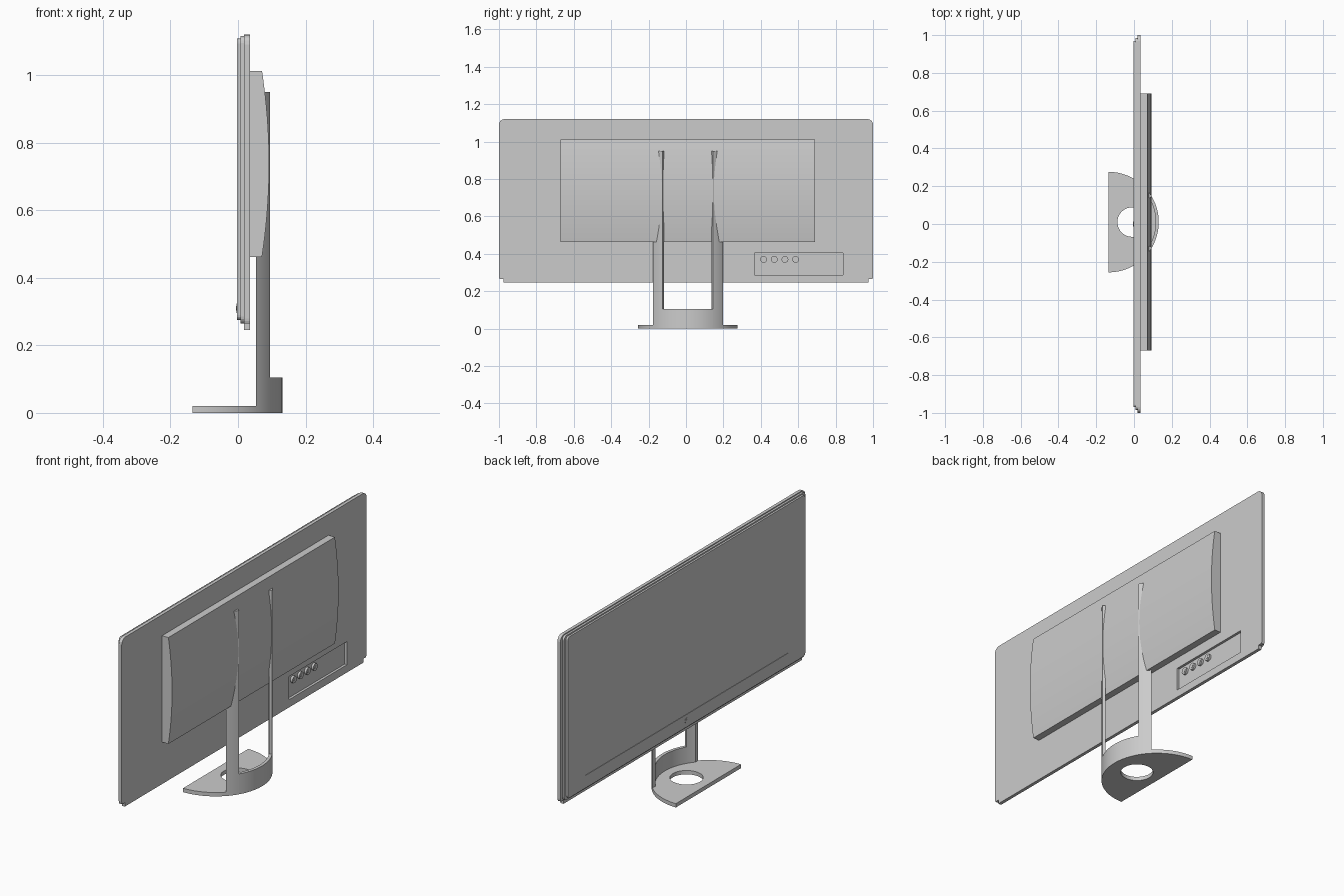
import bpy, bmesh, math
from mathutils import Vector

if "Cube" in bpy.data.objects:
    bpy.data.objects.remove(bpy.data.objects["Cube"])

grey = bpy.data.materials.new("grey_plastic")
grey.diffuse_color = (0.6, 0.6, 0.6, 1)
grey.use_nodes = True
grey.node_tree.nodes["Principled BSDF"].inputs["Base Color"].default_value = grey.diffuse_color
CY = 0.01  # stand and rear housing sit slightly off centre


def finish(name, bm, smooth=False):
    bmesh.ops.recalc_face_normals(bm, faces=bm.faces)
    me = bpy.data.meshes.new(name)
    bm.to_mesh(me)
    bm.free()
    me.materials.append(grey)
    ob = bpy.data.objects.new(name, me)
    bpy.context.collection.objects.link(ob)
    if smooth:
        bpy.ops.object.select_all(action='DESELECT')
        ob.select_set(True)
        bpy.context.view_layer.objects.active = ob
        bpy.ops.object.shade_smooth_by_angle(angle=math.radians(30))
    return ob


def prism(bm, pts, offset):
    """Extrude a flat outline along an offset; returns the starting cap."""
    cap = bm.faces.new([bm.verts.new(p) for p in pts])
    far = bmesh.ops.extrude_face_region(bm, geom=[cap], use_keep_orig=True)["geom"]
    bmesh.ops.translate(bm, vec=offset, verts=[v for v in far if isinstance(v, bmesh.types.BMVert)])
    return cap


def arc(cx, cy, r, a0, a1, n):
    angles = [math.radians(a0 + (a1 - a0) * i / n) for i in range(n + 1)]
    return [(cx + r * math.cos(a), cy + r * math.sin(a)) for a in angles]


def cut(target, cutter):
    cutter.hide_render = True
    cutter.hide_set(True)
    mod = target.modifiers.new("cut", 'BOOLEAN')
    mod.operation, mod.object, mod.solver = 'DIFFERENCE', cutter, 'EXACT'


def box(name, x, y, z):
    bm = bmesh.new()
    prism(bm, [(x[0], y[0], z[0]), (x[0], y[1], z[0]), (x[0], y[1], z[1]), (x[0], y[0], z[1])],
          (x[1] - x[0], 0, 0))
    return finish(name, bm)


def disc(name, x, y, z, r, n=24):
    bm = bmesh.new()
    prism(bm, [(x[0], p, q) for p, q in arc(y, z, r, 0, 360, n)[:-1]], (x[1] - x[0], 0, 0))
    return finish(name, bm, True)


def slab(name, x0, x1, half, z0, z1, r, notch=0):
    """Rounded panel, optionally with a stepped lower lip."""
    right = arc(half - r, z0 + notch + r * 0.5, r, -30, 0, 2) if notch else arc(half - r, z0 + r, r, -90, 0, 4)
    if notch:
        right = [(half - 0.025, z0), (half - 0.025, z0 + notch)] + right
    right += arc(half - r, z1 - r, r, 0, 90, 4)
    outline = right + [(-y, z) for y, z in reversed(right)]
    bm = bmesh.new()
    prism(bm, [(x0, y, z) for y, z in outline], (x1 - x0, 0, 0))
    return finish(name, bm)


# Layered display panel
back = slab("back_shell", 0.018, 0.035, 1.0, 0.245, 1.12, 0.03, 0.02)
slab("middle_frame", 0.007, 0.018, 0.985, 0.265, 1.115, 0.02)
bezel = slab("front_bezel", -0.003, 0.007, 0.97, 0.275, 1.108, 0.015)

# Shallow screen recess
cut(bezel, box("screen_cutter", (-0.02, -0.001), (-0.83, 0.83), (0.34, 1.055)))

# Power button below the screen
disc("power_button_ring", (-0.005, -0.002), 0, 0.31, 0.014)
disc("power_button", (-0.006, -0.002), 0, 0.31, 0.007)

# Control recess with four stepped buttons
cut(back, box("control_cutter", (0.022, 0.06), (0.365, 0.84), (0.285, 0.405)))
for i in range(4):
    y = 0.415 + 0.057 * i
    disc(f"control_button_{i + 1}", (0.02, 0.033), y, 0.37, 0.018)
    disc(f"control_button_cap_{i + 1}", (0.03, 0.035), y, 0.37, 0.009)

# Rear housing with a gently bowed back
z_mid, z_half, sag, deep = 0.737, 0.275, 0.021, 0.092
bow = [(deep - sag * t * t, z_mid + z_half * t) for t in [i / 8 - 1 for i in range(17)]]
bm = bmesh.new()
prism(bm, [(x, -0.67, z) for x, z in [(0.034, z_mid - z_half)] + bow + [(0.034, z_mid + z_half)]],
      (0, 1.36, 0))
finish("rear_housing", bm, True)

# Half-round base plate with a cable hole
BX, R_OUT, R_IN = -0.135, 0.266, 0.25
bm = bmesh.new()
prism(bm, [(x, y, 0) for x, y in arc(BX, CY, R_OUT, -90, 90, 48)], (0, 0, 0.02))
base = finish("base_plate", bm, True)
bm = bmesh.new()
prism(bm, [(x, y, -0.1) for x, y in arc(-0.01, CY, 0.078, 0, 360, 40)[:-1]], (0, 0, 0.2))
cut(base, finish("hole_cutter", bm))

# Curved stand: low rear wall joining two tall legs
A_LEG = 30.5
A_OUT = math.degrees(math.acos((0.054 - BX) / R_OUT))
A_END = math.degrees(math.acos((0.054 - BX) / R_IN))  # ends cut flush with the screen plane


def ring(name, a0, a1, b0, b1, z1, n):
    pts = arc(BX, CY, R_OUT, a0, a1, n) + arc(BX, CY, R_IN, b1, b0, n)
    bm = bmesh.new()
    prism(bm, [(x, y, 0) for x, y in pts], (0, 0, z1))
    finish(name, bm, True)


ring("stand_wall", -A_LEG, A_LEG, -A_LEG, A_LEG, 0.105, 24)
ring("stand_leg_left", A_LEG, A_OUT, A_LEG, A_END, 0.95, 8)
ring("stand_leg_right", -A_OUT, -A_LEG, -A_END, -A_LEG, 0.95, 8)
